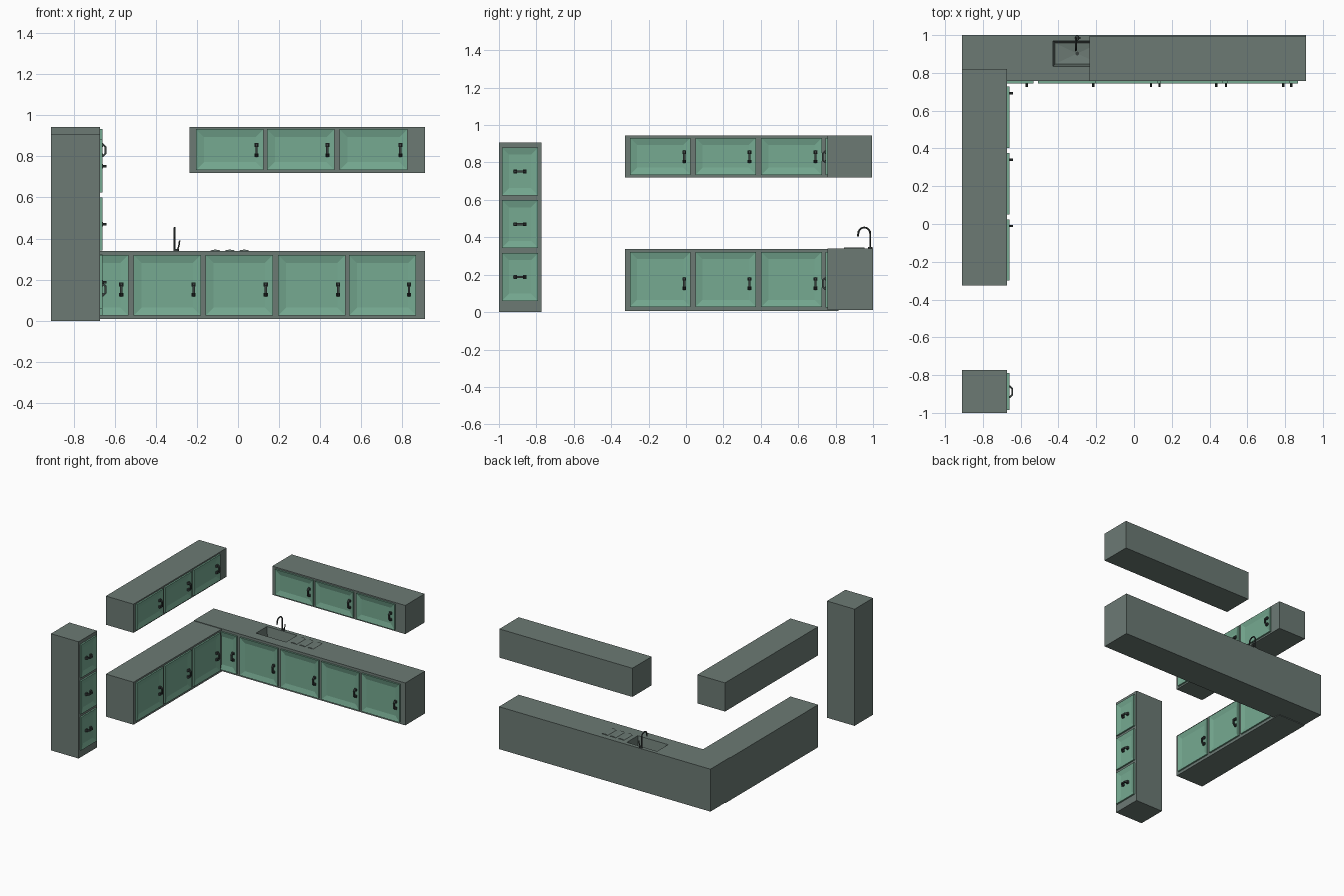
import bpy
import bmesh
import math
from mathutils import Matrix, Vector

if "Cube" in bpy.data.objects:
    bpy.data.objects.remove(bpy.data.objects["Cube"], do_unlink=True)


def material(name, rgb):
    m = bpy.data.materials.new(name)
    m.use_nodes = True
    m.diffuse_color = (*rgb, 1)
    m.node_tree.nodes["Principled BSDF"].inputs["Base Color"].default_value = (*rgb, 1)
    return m


GREY = material("slate grey", (0.15, 0.195, 0.175))
GREEN = material("sage green", (0.18, 0.40, 0.285))
DARK = material("dark metal", (0.04, 0.05, 0.048))


def finish(bm, name, mat, matrix=None):
    if matrix:
        bm.transform(matrix)
    bmesh.ops.recalc_face_normals(bm, faces=bm.faces)
    mesh = bpy.data.meshes.new(name)
    bm.to_mesh(mesh)
    bm.free()
    mesh.materials.append(mat)
    ob = bpy.data.objects.new(name, mesh)
    bpy.context.collection.objects.link(ob)
    return ob


def add_box(bm, lo, hi):
    lo, hi = Vector(lo), Vector(hi)
    m = Matrix.Translation((lo + hi) / 2) @ Matrix.Diagonal((*(hi - lo), 1))
    bmesh.ops.create_cube(bm, size=1, matrix=m)


def box(name, lo, hi, mat=GREY):
    bm = bmesh.new()
    add_box(bm, lo, hi)
    return finish(bm, name, mat)


# Local frames: first axis along the cabinet, second up, third outwards
def frame(facing, plane):
    if facing == "front":
        return Matrix(((1, 0, 0, 0), (0, 0, -1, plane), (0, 1, 0, 0), (0, 0, 0, 1)))
    return Matrix(((0, 0, 1, plane), (1, 0, 0, 0), (0, 1, 0, 0), (0, 0, 0, 1)))


# Door with a sunken panel whose sides slope inwards
def door(name, fr, u0, u1, v0, v1):
    bm = bmesh.new()
    add_box(bm, (u0, v0, -0.005), (u1, v1, 0.012))
    face = max(bm.faces, key=lambda f: f.calc_center_median().z)
    bmesh.ops.inset_individual(bm, faces=[face], thickness=0.055, depth=-0.01)
    finish(bm, name, GREEN, fr)


# Arched pull with a pad at each end
def handle(name, fr, u, v, horizontal=False):
    bm = bmesh.new()
    half = [(0.033, 0), (0.033, 0.016), (0.019, 0.031)]
    inner = [(0.014, 0.023), (0.024, 0.012), (0.024, 0)]
    outline = half + [(-a, b) for a, b in reversed(half)]
    outline += [(-a, b) for a, b in reversed(inner)] + inner
    verts = [bm.verts.new((-0.006, a, b)) for a, b in outline]
    face = bm.faces.new(verts)
    out = bmesh.ops.extrude_face_region(bm, geom=[face])["geom"]
    moved = [g for g in out if isinstance(g, bmesh.types.BMVert)]
    bmesh.ops.translate(bm, verts=moved, vec=(0.012, 0, 0))
    for s in (-1, 1):
        add_box(bm, (-0.010, s * 0.025 - 0.009, 0), (0.010, s * 0.025 + 0.009, 0.014))
    turn = Matrix.Rotation(math.pi / 2 if horizontal else 0, 4, "Z")
    finish(bm, name, DARK, fr @ Matrix.Translation((u, v, 0)) @ turn)


def door_row(name, fr, starts, width, v0, v1, handle_v):
    for i, u in enumerate(starts):
        door(f"{name}_door_{i + 1}", fr, u, u + width, v0, v1)
        handle(f"{name}_handle_{i + 1}", fr, u + width - 0.035, handle_v)


# Back base cabinet with the sink sunk into its top
SINK_X, SINK_Y = (-0.43, -0.17), (0.835, 0.97)
TOP = 0.34
bm = bmesh.new()
add_box(bm, (-0.91, 0.757, 0.01), (0.91, 1.0, TOP))
for axis, cuts in ((Vector((1, 0, 0)), SINK_X), (Vector((0, 1, 0)), SINK_Y)):
    for c in cuts:
        geom = bm.verts[:] + bm.edges[:] + bm.faces[:]
        bmesh.ops.bisect_plane(bm, geom=geom, plane_co=axis * c, plane_no=axis)
centre = Vector((sum(SINK_X) / 2, sum(SINK_Y) / 2, TOP))
basin = min(bm.faces, key=lambda f: (f.calc_center_median() - centre).length)
bmesh.ops.inset_individual(bm, faces=[basin], thickness=0.018, depth=-0.08)
bmesh.ops.poke(bm, faces=[basin], offset=-0.01)
finish(bm, "back_base_cabinet", GREY)

# Other cabinet bodies
box("left_base_cabinet", (-0.91, -0.325, 0.005), (-0.672, 0.815, 0.336))
box("back_wall_cabinet", (-0.235, 0.757, 0.72), (0.91, 0.995, 0.943))
box("left_wall_cabinet", (-0.91, -0.325, 0.72), (-0.672, 0.82, 0.943))
box("tall_cabinet", (-0.91, -1.0, 0), (-0.672, -0.773, 0.908))

# Doors
back, left = frame("front", 0.757), frame("side", -0.672)
door_row("back_base", back, (-0.86, -0.508, -0.157, 0.195, 0.54), 0.327, 0.025, 0.32, 0.152)
door_row("back_wall", back, (-0.205, 0.14, 0.495), 0.33, 0.733, 0.932, 0.83)
side_starts = (-0.3, 0.05, 0.402)
door_row("left_base", left, side_starts, 0.325, 0.027, 0.322, 0.152)
door_row("left_wall", left, side_starts, 0.325, 0.733, 0.932, 0.83)

# Drawers of the tall cabinet
for i, z in enumerate((0.06, 0.342, 0.624)):
    door(f"drawer_{i + 1}", left, -0.985, -0.79, z, z + 0.257)
    handle(f"drawer_handle_{i + 1}", left, -0.888, z + 0.128, True)

# Draining ridges beside the sink
for i in range(3):
    bm = bmesh.new()
    bmesh.ops.create_cone(bm, cap_ends=True, segments=16, radius1=0.024, radius2=0.024, depth=0.11)
    m = Matrix.Translation((-0.11 + i * 0.07, 0.9, TOP)) @ Matrix.Diagonal((1, 1, 0.25, 1))
    finish(bm, f"draining_ridge_{i + 1}", GREY, m @ Matrix.Rotation(math.pi / 2, 4, "X"))


# Tap parts
def tube(name, points, radius):
    curve = bpy.data.curves.new(name, "CURVE")
    curve.dimensions = "3D"
    curve.bevel_depth = radius
    curve.bevel_resolution = 2
    curve.use_fill_caps = True
    spline = curve.splines.new("POLY")
    spline.points.add(len(points) - 1)
    for p, co in zip(spline.points, points):
        p.co = (*co, 1)
    ob = bpy.data.objects.new(name, curve)
    bpy.context.collection.objects.link(ob)
    curve.materials.append(DARK)
    bpy.ops.object.select_all(action="DESELECT")
    ob.select_set(True)
    bpy.context.view_layer.objects.active = ob
    bpy.ops.object.convert(target="MESH")
    bpy.ops.object.shade_smooth_by_angle()


def disc(name, x, y, z, radius, depth):
    bm = bmesh.new()
    bmesh.ops.create_cone(bm, cap_ends=True, segments=16, radius1=radius, radius2=radius, depth=depth)
    finish(bm, name, DARK, Matrix.Translation((x, y, z)))


TAP_X = -0.308
arc = [(TAP_X, 0.953 + 0.032 * math.cos(a), 0.42 + 0.032 * math.sin(a))
       for a in (math.pi * k / 10 for k in range(11))]
tube("tap_spout", [(TAP_X, 0.985, TOP)] + arc + [(TAP_X, 0.919, 0.405)], 0.005)
tube("tap_lever", [(-0.294, 0.985, 0.347), (-0.288, 0.985, 0.362), (-0.284, 0.985, 0.39)], 0.0035)
disc("tap_base", -0.301, 0.985, 0.343, 0.013, 0.012)
disc("sink_drain", centre.x, centre.y, TOP - 0.086, 0.01, 0.006)
